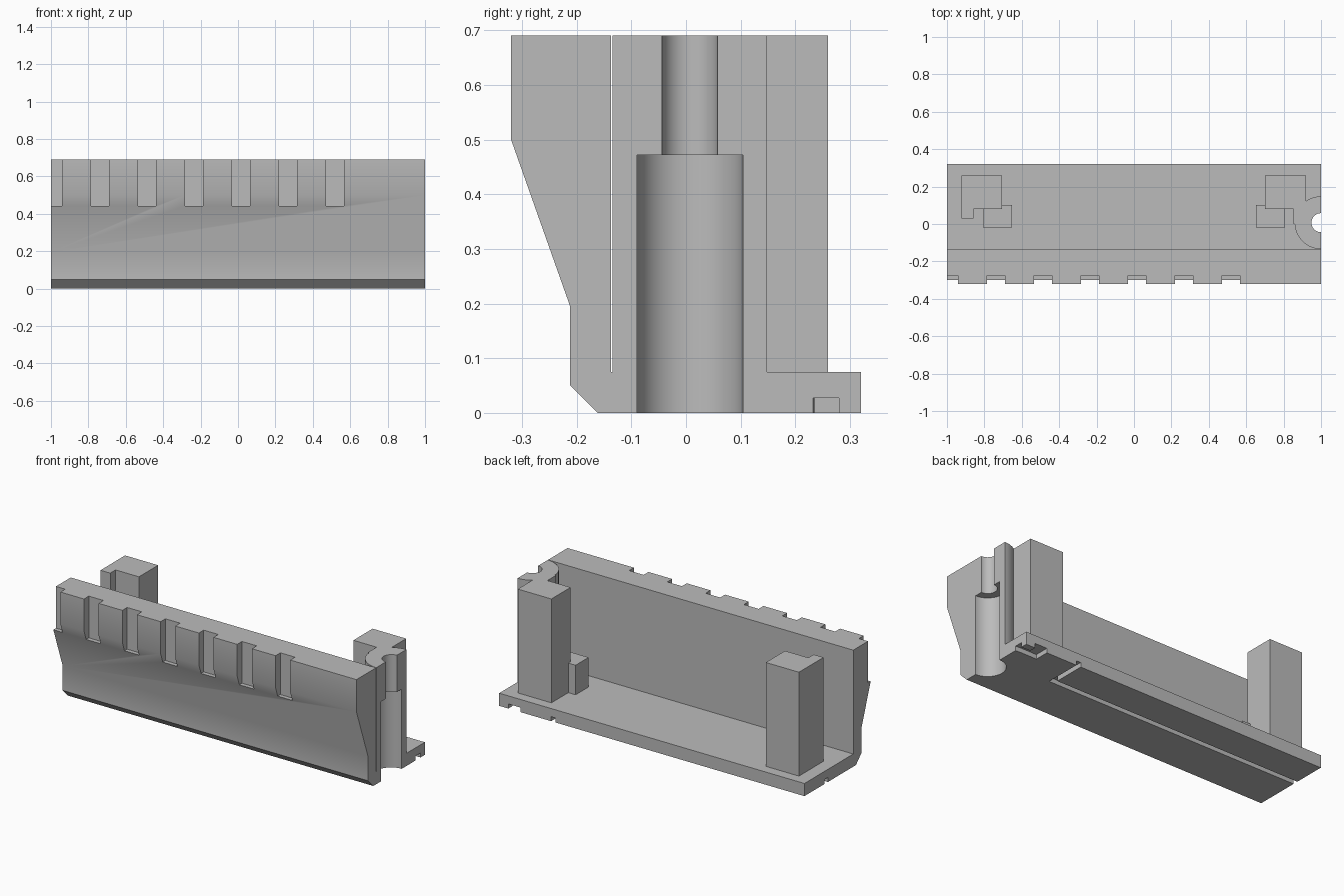
import bpy, bmesh, math
from mathutils import Matrix

cube = bpy.data.objects.get("Cube")
if cube:
    bpy.data.objects.remove(cube, do_unlink=True)

grey = bpy.data.materials.new("plain_grey")
grey.use_nodes = True
COLOUR = (0.5, 0.5, 0.5, 1)
grey.diffuse_color = COLOUR
grey.node_tree.nodes["Principled BSDF"].inputs["Base Color"].default_value = COLOUR


def finish(name, bm):
    bmesh.ops.recalc_face_normals(bm, faces=bm.faces[:])
    mesh = bpy.data.meshes.new(name)
    bm.to_mesh(mesh)
    bm.free()
    mesh.materials.append(grey)
    obj = bpy.data.objects.new(name, mesh)
    bpy.context.collection.objects.link(obj)
    return obj


def extrude(name, points, direction):
    """Close a 3D outline into a face and push it along a direction."""
    bm = bmesh.new()
    face = bm.faces.new([bm.verts.new(p) for p in points])
    out = bmesh.ops.extrude_face_region(bm, geom=[face])
    moved = [v for v in out["geom"] if isinstance(v, bmesh.types.BMVert)]
    bmesh.ops.translate(bm, verts=moved, vec=direction)
    return finish(name, bm)


def upright(name, outline, z0, z1):
    return extrude(name, [(x, y, z0) for x, y in outline], (0, 0, z1 - z0))


def box(name, x0, x1, y0, y1, z0, z1):
    return upright(name, [(x0, y0), (x1, y0), (x1, y1), (x0, y1)], z0, z1)


def rod(name, radius, z0, z1):
    bm = bmesh.new()
    spot = Matrix.Translation((1, BOSS_Y, (z0 + z1) / 2))
    bmesh.ops.create_cone(bm, cap_ends=True, segments=64, radius1=radius,
                          radius2=radius, depth=z1 - z0, matrix=spot)
    return finish(name, bm)


def select(obj):
    bpy.ops.object.select_all(action="DESELECT")
    obj.select_set(True)
    bpy.context.view_layer.objects.active = obj


def carve(obj, cutters):
    select(obj)
    for cutter in cutters:
        cutter.hide_render = True
        mod = obj.modifiers.new("cut", "BOOLEAN")
        mod.operation = "DIFFERENCE"
        mod.solver = "EXACT"
        mod.object = cutter
        bpy.ops.object.modifier_apply(modifier=mod.name)


def smooth(obj):
    select(obj)
    bpy.ops.object.shade_smooth_by_angle(angle=math.radians(30))


TOP, FLOOR, GROOVE = 0.69, 0.075, 0.027
BOSS_Y, BOSS_R = 0.007, 0.141

# Front wall and floor as one L-shaped profile
profile = [(-0.32, TOP), (-0.32, 0.5), (-0.212, 0.195), (-0.212, 0.05), (-0.162, 0),
           (0.32, 0), (0.32, FLOOR), (-0.137, FLOOR), (-0.137, TOP)]
shell = extrude("wall_and_floor", [(-1, y, z) for y, z in profile], (2, 0, 0))

# Half-round screw boss on the end
arc = [math.pi * (0.5 + i / 32) for i in range(33)]
boss = upright("screw_boss", [(1 + BOSS_R * math.cos(a), BOSS_Y + BOSS_R * math.sin(a))
                              for a in arc], FLOOR, TOP)

# Stepped bore through the boss and floor
bore = [rod("bore_wide", 0.097, -0.1, 0.472), rod("bore_narrow", 0.051, 0.4, 0.8)]

# Row of slots along the top of the wall
slots = []
for i in range(7):
    centre = -0.988 + 0.251 * i
    slots.append(box("slot", centre - 0.048, centre + 0.048, -0.4, -0.275, 0.443, 0.8))

# Channels under the floor
long_channel = upright("long_channel", [(-1.1, 0.1), (0.66, 0.1), (0.66, 0.4), (0.63, 0.4),
                                        (0.63, 0.13), (-1.1, 0.13)], -0.1, GROOVE)
corner_channel = upright("corner_channel", [(0.86, 0.235), (0.97, 0.235), (1.1, 0.225), (1.1, 0.28),
                                            (0.94, 0.28), (0.94, 0.4), (0.86, 0.4)], -0.1, GROOVE)

carve(shell, slots + bore[:1] + [long_channel, corner_channel])
carve(boss, bore)
for cutter in slots + bore + [long_channel, corner_channel]:
    bpy.data.objects.remove(cutter, do_unlink=True)
smooth(shell)
smooth(boss)

# Corner posts
upright("left_post", [(0.70, 0.26), (0.70, 0.08), (0.852, 0.08), (0.852, 0), (0.88, 0),
                      (0.88, 0.06), (0.92, 0.118), (0.92, 0.26)], FLOOR, TOP)
upright("right_post", [(-0.922, 0.26), (-0.922, 0.03), (-0.858, 0.03), (-0.858, 0.08),
                       (-0.705, 0.08), (-0.705, 0.26)], FLOOR, TOP)

# Short blocks beside the posts
for side, x in (("left", 0.73), ("right", -0.73)):
    box(side + "_short_block", x - 0.078, x + 0.078, -0.02, 0.102, FLOOR, 0.25)
